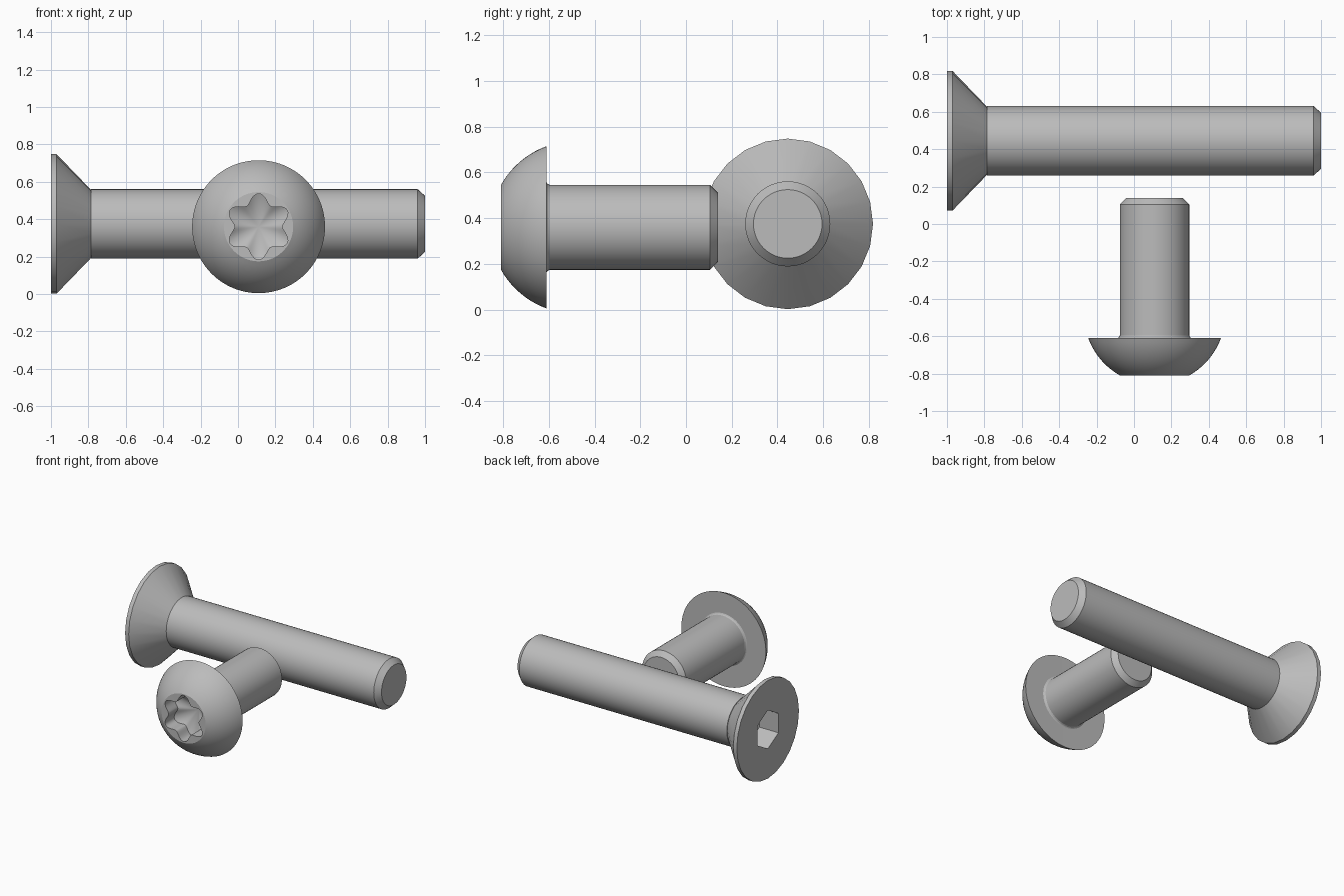
import bpy, bmesh
from math import sin, cos, pi, radians

cube = bpy.data.objects.get("Cube")
if cube:
    bpy.data.objects.remove(cube, do_unlink=True)

steel = bpy.data.materials.new("grey steel")
GREY = (0.5, 0.5, 0.5, 1)
steel.use_nodes = True
steel.diffuse_color = GREY
steel.node_tree.nodes["Principled BSDF"].inputs["Base Color"].default_value = GREY


def lathe(name, profile, sides, place):
    """Sweep (position, radius) pairs round an axis; a radius may depend on the angle."""
    bm = bmesh.new()
    rings = []
    for t, radius in profile:
        ring = []
        for i in range(sides):
            a = 2 * pi * i / sides
            r = radius(a) if callable(radius) else radius
            ring.append(bm.verts.new(place(t, r * sin(a), r * cos(a))))
        rings.append(ring)
    for low, high in zip(rings, rings[1:]):
        for i in range(sides):
            j = (i + 1) % sides
            bm.faces.new((low[i], low[j], high[j], high[i]))
    bmesh.ops.remove_doubles(bm, verts=bm.verts, dist=1e-5)
    bmesh.ops.recalc_face_normals(bm, faces=bm.faces)
    # Open shells: make the first outward side face decide the direction
    mesh = bpy.data.meshes.new(name)
    bm.to_mesh(mesh)
    bm.free()
    mesh.materials.append(steel)
    obj = bpy.data.objects.new(name, mesh)
    bpy.context.collection.objects.link(obj)
    bpy.ops.object.select_all(action="DESELECT")
    obj.select_set(True)
    bpy.context.view_layer.objects.active = obj
    bpy.ops.object.shade_smooth_by_angle(angle=radians(28))
    return obj


def hexagon(a):
    return 0.127 / cos(a % (pi / 3) - pi / 6)


def six_lobe(a):
    return 0.151 + 0.025 * cos(6 * a)


def along_x(t, u, v):
    return (t, 0.445 + u, 0.375 + v)


def along_y(t, u, v):
    return (0.11 + u, t, 0.36 + v)


SHANK = 0.186
TIP = 0.15

# Long countersunk screw; each part is a closed solid
lathe("countersunk_head",
      [(-0.78, 0), (-0.78, 0.176), (-0.97, 0.373), (-1, 0.373),
       (-1, hexagon), (-0.84, hexagon), (-0.79, 0)], 24, along_x)
lathe("long_shank",
      [(-0.785, 0), (-0.785, SHANK), (0.96, SHANK), (1, TIP), (1, 0)],
      48, along_x)

# Short button screw with a domed head
BALL, CENTRE = 0.378, -0.48
dome = []
for k in range(11):
    a = radians(20 + 40.7 * k / 10)
    dome.append((CENTRE - BALL * sin(a), BALL * cos(a)))
lathe("button_head",
      [(-0.61, 0)] + dome +
      [(-0.81, six_lobe), (-0.7, six_lobe), (-0.63, 0)], 96, along_y)
lathe("short_shank",
      [(-0.611, 0), (-0.611, 0.2), (-0.606, 0.191), (-0.597, SHANK),
       (0.105, SHANK), (0.14, TIP), (0.14, 0)], 48, along_y)
